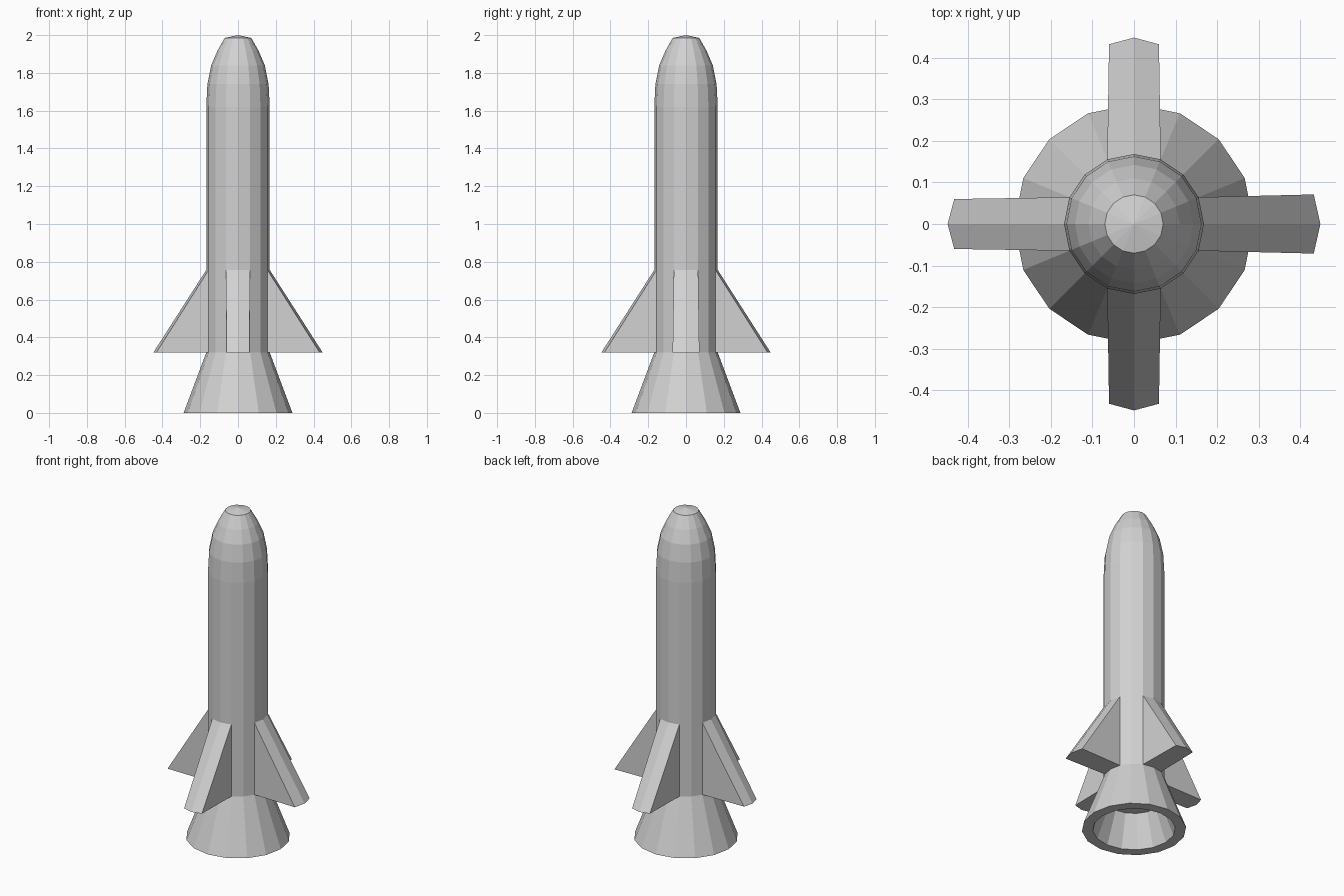
import bpy, bmesh
from math import pi, sin, cos
from mathutils import Matrix, Vector

cube = bpy.data.objects.get("Cube")
if cube:
    bpy.data.objects.remove(cube)

SIDES = 16
BODY_R = 0.168
FIN_BOTTOM, FIN_TOP = 0.32, 0.757

grey = bpy.data.materials.new("light_grey")
grey.use_nodes = True
grey.diffuse_color = (0.64, 0.64, 0.64, 1)
grey.node_tree.nodes["Principled BSDF"].inputs["Base Color"].default_value = grey.diffuse_color


def finish(name, bm):
    bmesh.ops.recalc_face_normals(bm, faces=bm.faces)
    mesh = bpy.data.meshes.new(name)
    bm.to_mesh(mesh)
    bm.free()
    mesh.materials.append(grey)
    obj = bpy.data.objects.new(name, mesh)
    bpy.context.collection.objects.link(obj)
    return obj


def lathe(name, profile):
    """Turn a (radius, height) profile around the z axis."""
    bm = bmesh.new()
    verts = [bm.verts.new((r, 0, z)) for r, z in profile]
    edges = [bm.edges.new(pair) for pair in zip(verts, verts[1:])]
    bmesh.ops.spin(bm, geom=verts + edges, cent=(0, 0, 0), axis=(0, 0, 1),
                   angle=2 * pi, steps=SIDES)
    bmesh.ops.remove_doubles(bm, verts=bm.verts, dist=0.0005)
    return finish(name, bm)


def fin(name, angle, half_tip):
    """Three-column wedge that grows out of two neighbouring body faces."""
    bm = bmesh.new()
    step = 2 * pi / SIDES
    side_x, side_y = BODY_R * cos(step), BODY_R * sin(step)
    root = [(side_x, -side_y), (BODY_R, 0), (side_x, side_y)]
    tip = [(0.432, -half_tip), (0.448, 0), (0.432, half_tip)]
    top = [bm.verts.new((x, y, FIN_TOP)) for x, y in root]
    low = [bm.verts.new((x, y, FIN_BOTTOM)) for x, y in root]
    out = [bm.verts.new((x, y, FIN_BOTTOM)) for x, y in tip]
    for i in (0, 1):
        bm.faces.new((top[i], out[i], out[i + 1], top[i + 1]))
        bm.faces.new((low[i], low[i + 1], out[i + 1], out[i]))
    bm.faces.new((top[0], low[0], out[0]))
    bm.faces.new((top[2], out[2], low[2]))
    bm.transform(Matrix.Rotation(angle, 4, 'Z'))
    return finish(name, bm)


# Body with rounded nose
lathe("body", [(BODY_R, FIN_BOTTOM), (BODY_R, 1.62), (0.162, 1.74),
               (0.142, 1.84), (0.11, 1.915), (0.07, 1.985), (0, 2.0)])

# Hollow engine bell
lathe("engine_bell", [(0, 0.19), (0.157, 0.19), (0.228, 0),
                      (0.288, 0), (BODY_R, FIN_BOTTOM)])

# Four fins
for i, (name, half_tip) in enumerate([("left_fin", 0.071), ("back_fin", 0.06),
                                      ("right_fin", 0.06), ("front_fin", 0.06)]):
    fin(name, i * pi / 2, half_tip)
